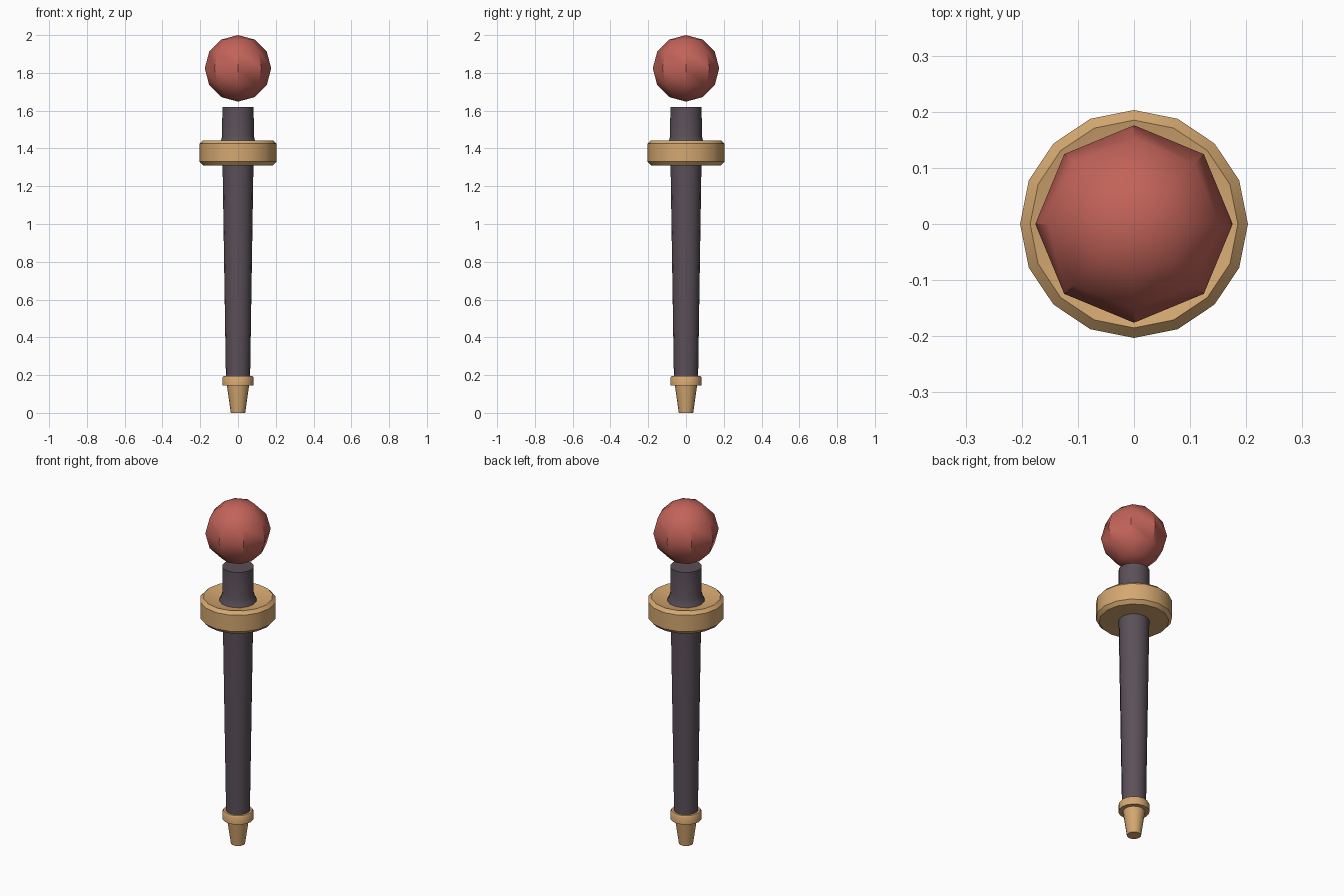
import bpy, bmesh, math

if "Cube" in bpy.data.objects:
    bpy.data.objects.remove(bpy.data.objects["Cube"])


def material(name, rgb):
    m = bpy.data.materials.new(name)
    m.diffuse_color = (*rgb, 1.0)
    m.use_nodes = True
    m.node_tree.nodes["Principled BSDF"].inputs["Base Color"].default_value = m.diffuse_color
    return m


GOLD = material("warm gold", (0.66, 0.39, 0.165))
WOOD = material("dark wood", (0.105, 0.08, 0.1))
RED = material("red gem", (0.54, 0.125, 0.1))


def finish(name, bm, mat, angle):
    bmesh.ops.recalc_face_normals(bm, faces=bm.faces)
    me = bpy.data.meshes.new(name)
    bm.to_mesh(me)
    bm.free()
    me.materials.append(mat)
    ob = bpy.data.objects.new(name, me)
    bpy.context.collection.objects.link(ob)
    bpy.ops.object.select_all(action='DESELECT')
    ob.select_set(True)
    bpy.context.view_layer.objects.active = ob
    bpy.ops.object.shade_smooth_by_angle(angle=math.radians(angle))
    return ob


def lathe(name, profile, mat, sides=16, closed=False, angle=35):
    """Revolve (radius, z) points; open profiles get flat end caps."""
    bm = bmesh.new()
    rings = []
    for r, z in profile:
        rings.append([bm.verts.new((r * math.cos(2 * math.pi * i / sides),
                                    r * math.sin(2 * math.pi * i / sides), z))
                      for i in range(sides)])
    pairs = list(zip(rings, rings[1:]))
    if closed:
        pairs.append((rings[-1], rings[0]))
    for a, b in pairs:
        for i in range(sides):
            j = (i + 1) % sides
            bm.faces.new((a[i], a[j], b[j], b[i]))
    if not closed:
        bm.faces.new(rings[0][::-1])
        bm.faces.new(rings[-1])
    return finish(name, bm, mat, angle)


# Tapered shaft below the collar
lathe("shaft", [(0.064, 0.18), (0.082, 1.33)], WOOD)

# Neck above the collar, flared at its foot
lathe("neck", [(0.102, 1.415), (0.091, 1.44), (0.084, 1.465), (0.083, 1.62)], WOOD)

# Wide chamfered collar with a slightly dished top
lathe("collar", [(0.07, 1.31), (0.185, 1.31), (0.203, 1.33), (0.203, 1.425),
                 (0.185, 1.443), (0.095, 1.42), (0.07, 1.42)],
      GOLD, closed=True, angle=30)

# Foot ferrule: band and tapered tip
lathe("ferrule", [(0.038, 0.0), (0.059, 0.145), (0.083, 0.145),
                  (0.083, 0.185), (0.077, 0.195)], GOLD)

# Floating faceted orb
bm = bmesh.new()
bmesh.ops.create_uvsphere(bm, u_segments=8, v_segments=6, radius=0.176)
bmesh.ops.translate(bm, verts=bm.verts, vec=(0, 0, 1.824))
finish("orb", bm, RED, 38)
